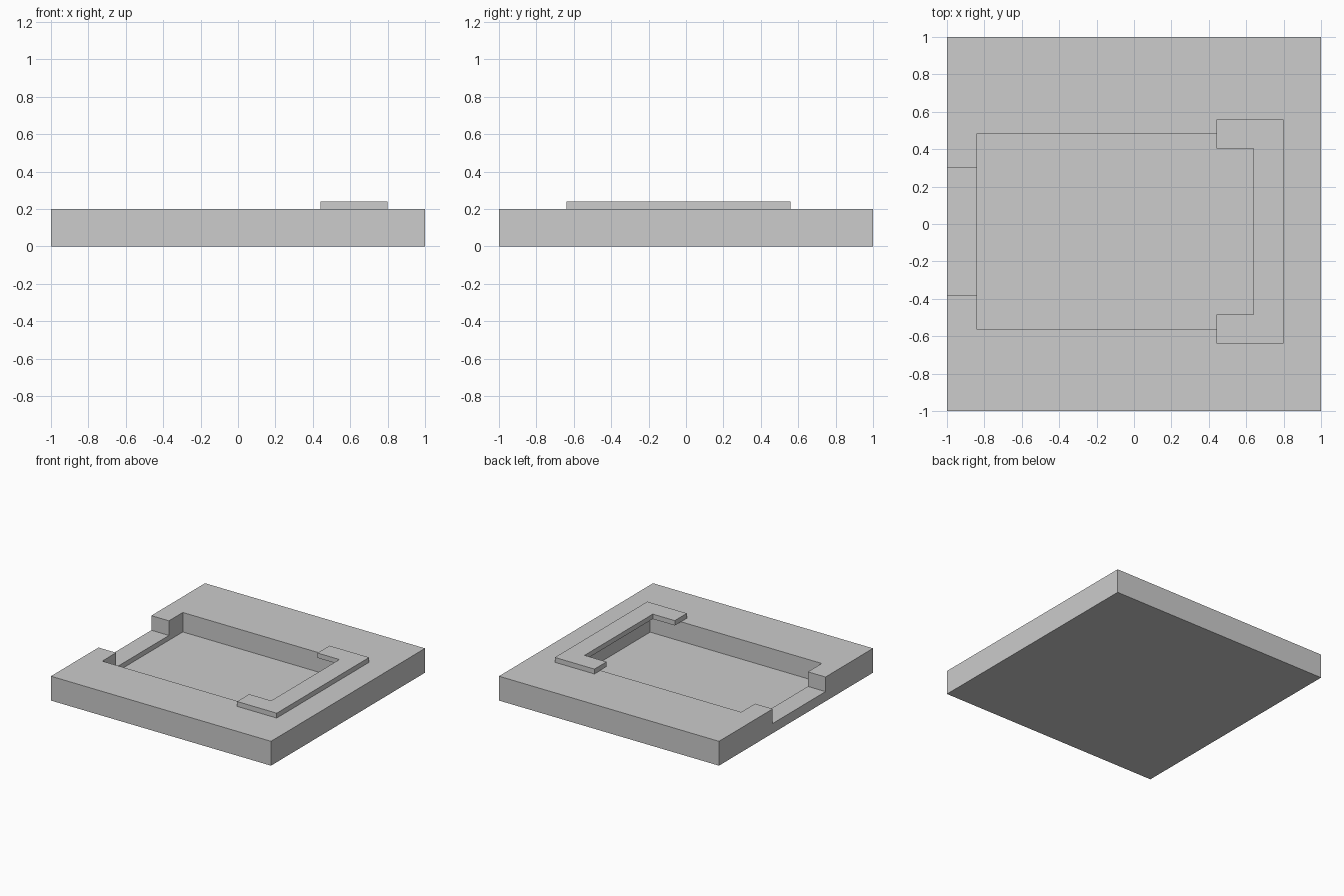
import bpy
import bmesh

default = bpy.data.objects.get("Cube")
if default:
    bpy.data.objects.remove(default, do_unlink=True)

# Single plain grey
grey = bpy.data.materials.new("light_grey")
grey.use_nodes = True
colour = (0.604, 0.604, 0.604, 1.0)
grey.diffuse_color = colour
grey.node_tree.nodes["Principled BSDF"].inputs["Base Color"].default_value = colour

MID_Y = -0.04       # the recess sits slightly forward of centre
TOP = 0.2


def prism(name, outline, z0, z1):
    """Extrude a flat outline from z0 to z1."""
    bm = bmesh.new()
    face = bm.faces.new([bm.verts.new((x, y, z0)) for x, y in outline])
    extruded = bmesh.ops.extrude_face_region(bm, geom=[face])["geom"]
    verts = [v for v in extruded if isinstance(v, bmesh.types.BMVert)]
    bmesh.ops.translate(bm, verts=verts, vec=(0, 0, z1 - z0))
    bmesh.ops.recalc_face_normals(bm, faces=bm.faces)
    mesh = bpy.data.meshes.new(name)
    bm.to_mesh(mesh)
    bm.free()
    mesh.materials.append(grey)
    obj = bpy.data.objects.new(name, mesh)
    bpy.context.collection.objects.link(obj)
    return obj


def box(name, x0, x1, half_y, z0, z1, mid_y=MID_Y):
    y0, y1 = mid_y - half_y, mid_y + half_y
    return prism(name, [(x0, y0), (x1, y0), (x1, y1), (x0, y1)], z0, z1)


def cut(target, cutter):
    cutter.hide_render = True
    mod = target.modifiers.new(cutter.name, "BOOLEAN")
    mod.operation = "DIFFERENCE"
    mod.solver = "EXACT"
    mod.object = cutter
    bpy.context.view_layer.objects.active = target
    bpy.ops.object.modifier_apply(modifier=mod.name)
    bpy.data.objects.remove(cutter, do_unlink=True)


# Square slab with a deep pocket and a shallower side channel
slab = box("base_slab", -1, 1, 1, 0, TOP, mid_y=0)
cut(slab, box("pocket_cutter", -0.84, 0.72, 0.523, 0.04, 0.4))
cut(slab, box("channel_cutter", -1.2, -0.7, 0.343, 0.08, 0.5))

# C-shaped retaining lip that overhangs the closed end of the pocket
half = [(0.64, 0.443), (0.44, 0.443), (0.44, 0.6), (0.8, 0.6)]
outline = [(x, MID_Y + y) for x, y in half]
outline += [(x, MID_Y - y) for x, y in reversed(half)]
prism("retaining_lip", outline, TOP, 0.24)
